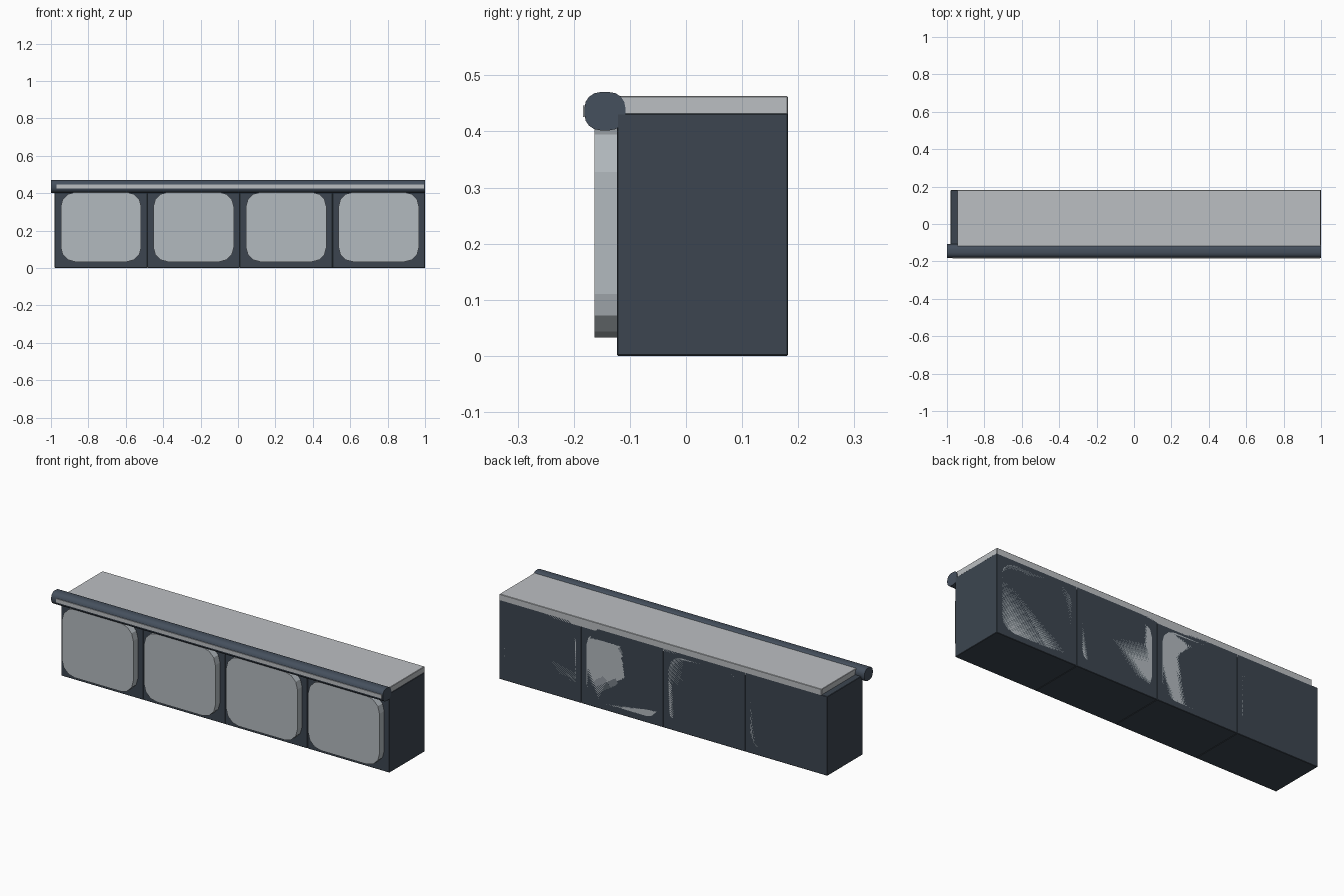
import bpy, bmesh
from math import sin, cos, pi

if "Cube" in bpy.data.objects:
    bpy.data.objects.remove(bpy.data.objects["Cube"])


def material(name, rgba):
    m = bpy.data.materials.new(name)
    m.diffuse_color = rgba
    m.use_nodes = True
    m.node_tree.nodes["Principled BSDF"].inputs["Base Color"].default_value = m.diffuse_color
    return m


DARK = material("dark_slate", (0.045, 0.06, 0.08, 1))
RAIL = material("rail_slate", (0.06, 0.08, 0.11, 1))
GLASS = material("pale_glass", (0.45, 0.49, 0.52, 0.6))
TOP = material("pale_top", (0.5, 0.52, 0.54, 0.7))


def finish(name, bm, mat):
    bmesh.ops.recalc_face_normals(bm, faces=bm.faces[:])
    me = bpy.data.meshes.new(name)
    bm.to_mesh(me)
    bm.free()
    ob = bpy.data.objects.new(name, me)
    ob.data.materials.append(mat)
    bpy.context.collection.objects.link(ob)
    return ob


def box(name, lo, hi, mat, bevel=0.0):
    bm = bmesh.new()
    bmesh.ops.create_cube(bm, size=1)
    for v in bm.verts:
        v.co = [(a + b) / 2 + c * (b - a) for a, b, c in zip(lo, hi, v.co)]
    if bevel:
        bmesh.ops.bevel(bm, geom=bm.edges[:], offset=bevel, segments=1, affect='EDGES')
    return finish(name, bm, mat)


def rounded_rect(u0, u1, v0, v1, r, seg):
    pts = []
    corners = [(u1 - r, v1 - r), (u0 + r, v1 - r), (u0 + r, v0 + r), (u1 - r, v0 + r)]
    for i, (cu, cv) in enumerate(corners):
        for k in range(seg + 1):
            a = (i + k / seg) * pi / 2
            pts.append((cu + r * cos(a), cv + r * sin(a)))
    return pts


def prism(name, start, end, mat):
    # start and end are matching rings of 3D points
    bm = bmesh.new()
    a = [bm.verts.new(p) for p in start]
    b = [bm.verts.new(p) for p in end]
    bm.faces.new(a)
    bm.faces.new(b[::-1])
    n = len(a)
    for i in range(n):
        j = (i + 1) % n
        bm.faces.new((a[i], b[i], b[j], a[j]))
    return finish(name, bm, mat)


# Four cabinets in a row, each with a rounded pane running front to back
W = 0.495
for i in range(4):
    x0 = -0.98 + i * W
    box(f"cabinet_{i + 1}", (x0, -0.123, 0), (x0 + W, 0.182, 0.432), DARK, 0.002)
    c = x0 + W / 2
    ring = rounded_rect(c - 0.215, c + 0.215, 0.033, 0.405, 0.077, 3)
    prism(f"pane_{i + 1}", [(x, -0.163, z) for x, z in ring],
          [(x, 0.182, z) for x, z in ring], GLASS)

# Counter slab set in from the left end
box("counter_top", (-0.945, -0.123, 0.415), (0.998, 0.182, 0.463), TOP, 0.002)

# Rounded front rail
ring = rounded_rect(-0.181, -0.108, 0.402, 0.470, 0.028, 4)
rail = prism("front_rail", [(-1.0, y, z) for y, z in ring],
             [(1.0, y, z) for y, z in ring], RAIL)
bpy.context.view_layer.objects.active = rail
rail.select_set(True)
bpy.ops.object.shade_smooth_by_angle(angle=0.7)

# Thin pale trim strip on the rail front
box("rail_trim", (-0.97, -0.184, 0.426), (0.995, -0.17, 0.446), TOP)
